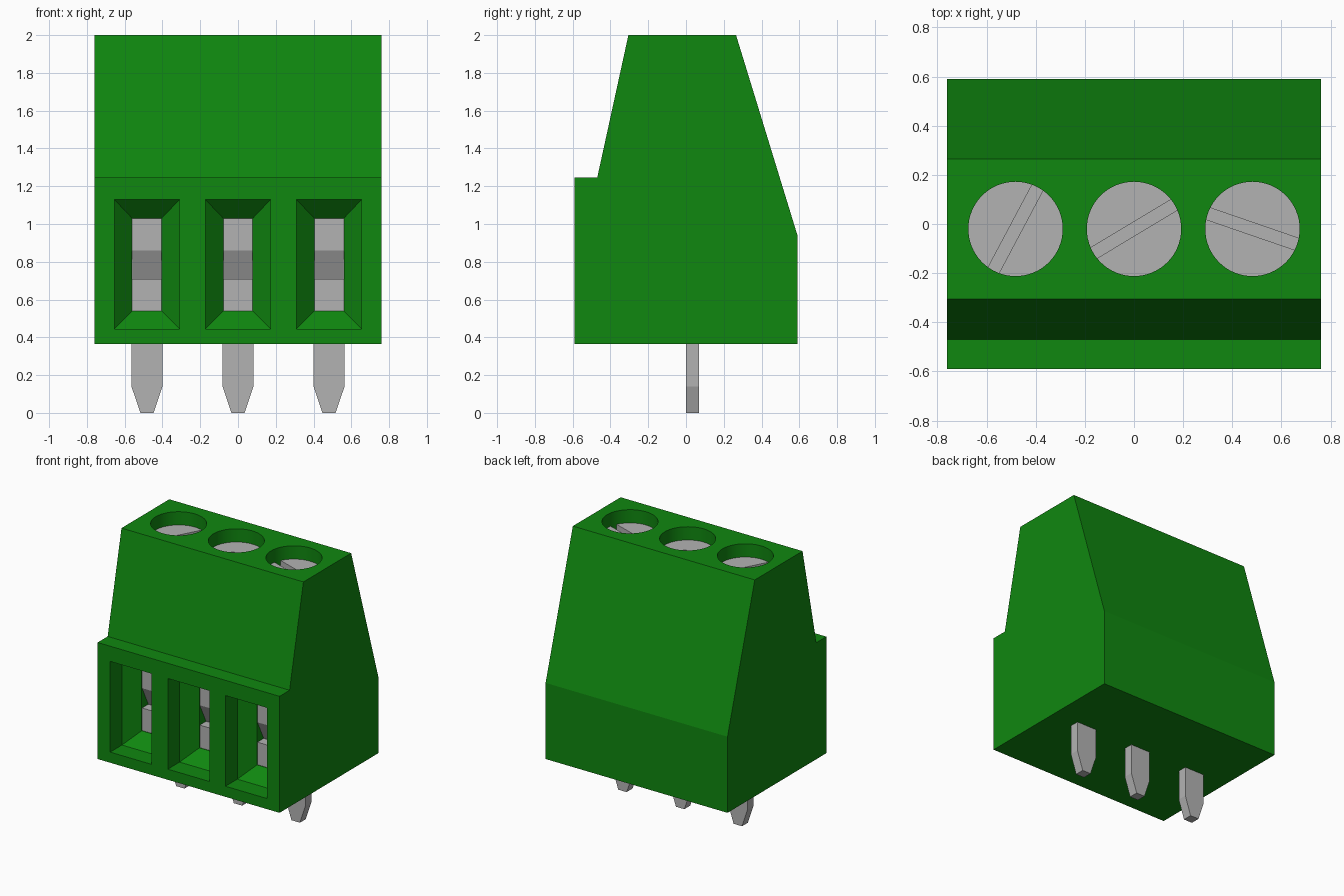
import bpy, bmesh, math
from mathutils import Matrix

if "Cube" in bpy.data.objects:
    bpy.data.objects.remove(bpy.data.objects["Cube"], do_unlink=True)

PITCH = 0.482
POSITIONS = (("right", -PITCH), ("middle", 0.0), ("left", PITCH))
SCREW_Y = -0.02


def material(name, colour):
    m = bpy.data.materials.new(name)
    m.use_nodes = True
    m.diffuse_color = colour
    m.node_tree.nodes["Principled BSDF"].inputs["Base Color"].default_value = colour
    return m


green = material("housing green", (0.005, 0.245, 0.005, 1))
metal = material("metal grey", (0.45, 0.45, 0.45, 1))


def finish(bm, name, mat):
    bmesh.ops.recalc_face_normals(bm, faces=bm.faces)
    mesh = bpy.data.meshes.new(name)
    bm.to_mesh(mesh)
    bm.free()
    mesh.materials.append(mat)
    ob = bpy.data.objects.new(name, mesh)
    bpy.context.collection.objects.link(ob)
    return ob


def loft(bm, rings):
    """Skin a list of equal-length point rings and cap both ends."""
    rows = [[bm.verts.new(p) for p in ring] for ring in rings]
    n = len(rows[0])
    for a, b in zip(rows, rows[1:]):
        for i in range(n):
            j = (i + 1) % n
            bm.faces.new((a[i], a[j], b[j], b[i]))
    bm.faces.new(rows[0])
    bm.faces.new(rows[-1])


def extrude_yz(bm, profile, x0, x1):
    loft(bm, [[(x, y, z) for y, z in profile] for x in (x0, x1)])


def cylinder(bm, x, y, z0, z1, radius):
    bmesh.ops.create_cone(bm, cap_ends=True, segments=64, radius1=radius, radius2=radius,
                          depth=z1 - z0, matrix=Matrix.Translation((x, y, (z0 + z1) / 2)))


def activate(ob):
    bpy.ops.object.select_all(action='DESELECT')
    ob.select_set(True)
    bpy.context.view_layer.objects.active = ob


def cut(ob, cutter):
    cutter.hide_render = True
    mod = ob.modifiers.new("cut", 'BOOLEAN')
    mod.operation = 'DIFFERENCE'
    mod.solver = 'EXACT'
    mod.object = cutter
    activate(ob)
    bpy.ops.object.modifier_apply(modifier=mod.name)
    bpy.data.objects.remove(cutter, do_unlink=True)


# Housing: side profile extruded along x
bm = bmesh.new()
extrude_yz(bm, [(-0.59, 0.365), (0.59, 0.365), (0.59, 0.94), (0.265, 2.0),
                (-0.305, 2.0), (-0.47, 1.245), (-0.59, 1.245)], -0.76, 0.76)
housing = finish(bm, "housing", green)

# Wire entries (straight mouth, funnel, narrow throat) and screw wells
bm = bmesh.new()
for _, x in POSITIONS:
    rings = []
    for y, half, z0, z1 in ((-0.65, 0.173, 0.445, 1.13), (-0.45, 0.173, 0.445, 1.13),
                            (-0.35, 0.078, 0.54, 1.03), (-0.2, 0.078, 0.54, 1.03)):
        rings.append([(x - half, y, z0), (x + half, y, z0), (x + half, y, z1), (x - half, y, z1)])
    loft(bm, rings)
    cylinder(bm, x, SCREW_Y, 1.8, 2.1, 0.192)
cut(housing, finish(bm, "housing_cutter", green))
activate(housing)
bpy.ops.object.shade_smooth_by_angle(angle=math.radians(15))

for side, x in POSITIONS:
    # Clamp contact behind the wire entry, with a notch across its front
    bm = bmesh.new()
    extrude_yz(bm, [(-0.345, 0.53), (-0.15, 0.53), (-0.15, 1.04), (-0.345, 1.04),
                    (-0.345, 0.86), (-0.27, 0.71), (-0.345, 0.71)], x - 0.085, x + 0.085)
    finish(bm, side + "_contact", metal)

    # Solder pin with a tapered tip
    bm = bmesh.new()
    outline = [(-0.035, 0), (0.035, 0), (0.082, 0.14), (0.082, 0.4), (-0.082, 0.4), (-0.082, 0.14)]
    loft(bm, [[(x + px, y, z) for px, z in outline] for y in (0.0, 0.07)])
    finish(bm, side + "_pin", metal)

# Slotted screws, each turned differently
for (side, x), angle in zip(POSITIONS, (62, 31, -19)):
    bm = bmesh.new()
    cylinder(bm, x, SCREW_Y, 1.75, 1.9, 0.195)
    screw = finish(bm, side + "_screw", metal)
    bm = bmesh.new()
    bmesh.ops.create_cube(bm, size=1, matrix=Matrix.Translation((x, SCREW_Y, 1.9))
                          @ Matrix.Rotation(math.radians(angle), 4, 'Z')
                          @ Matrix.Diagonal((0.6, 0.05, 0.1, 1)))
    cut(screw, finish(bm, side + "_slot_cutter", metal))
    activate(screw)
    bpy.ops.object.shade_smooth_by_angle(angle=math.radians(30))
